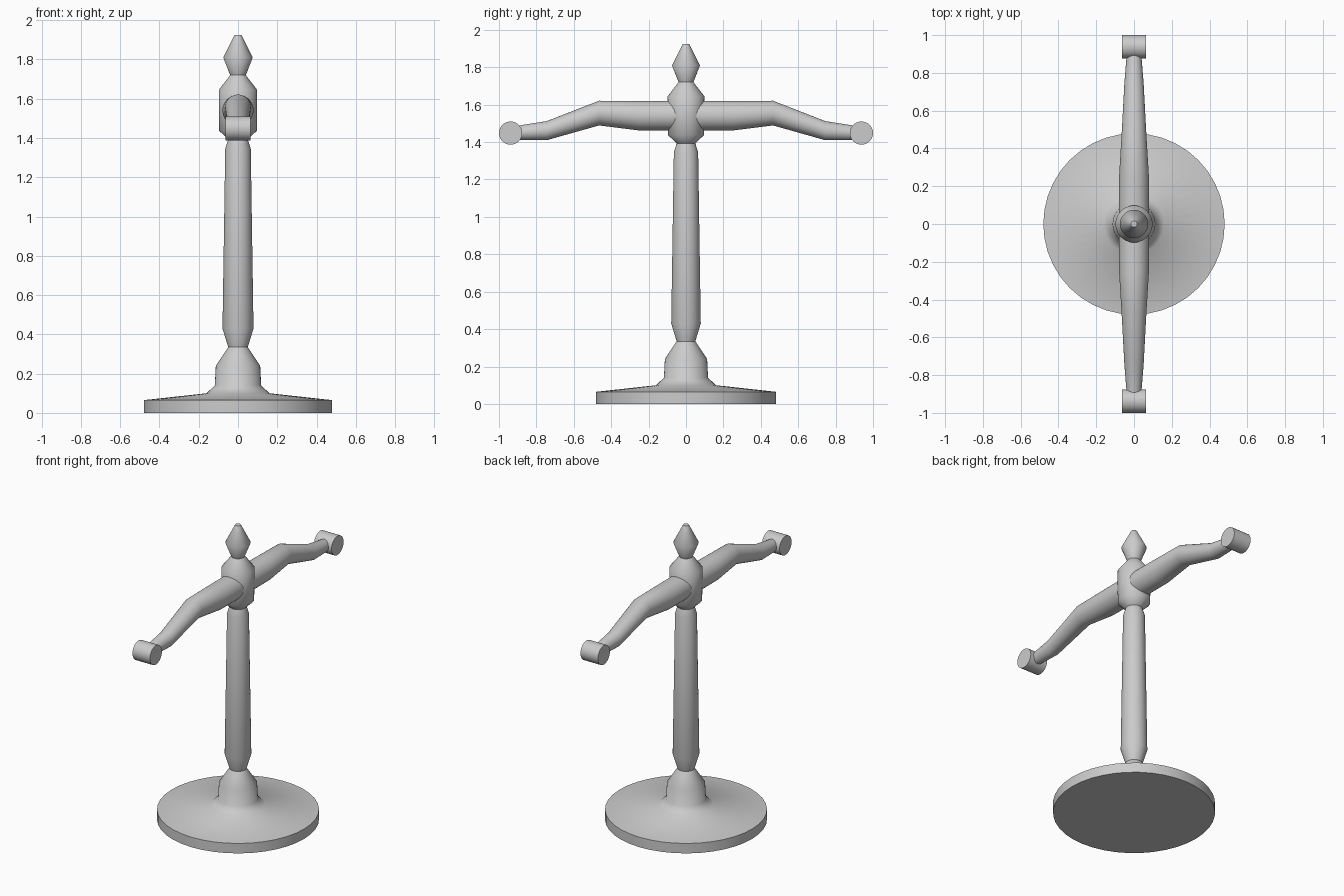
import bpy, bmesh
from math import cos, sin, tau, radians

if "Cube" in bpy.data.objects:
    bpy.data.objects.remove(bpy.data.objects["Cube"])

SEG = 40


def loft(name, rings, angle=50):
    """Bridge a list of rings (lists of points), cap both ends, shade smooth."""
    bm = bmesh.new()
    loops = [[bm.verts.new(p) for p in ring] for ring in rings]
    n = len(loops[0])
    for a, b in zip(loops, loops[1:]):
        for i in range(n):
            j = (i + 1) % n
            bm.faces.new((a[i], a[j], b[j], b[i]))
    bm.faces.new(loops[0])
    bm.faces.new(loops[-1])
    bmesh.ops.recalc_face_normals(bm, faces=bm.faces)
    me = bpy.data.meshes.new(name)
    bm.to_mesh(me)
    bm.free()
    ob = bpy.data.objects.new(name, me)
    bpy.context.collection.objects.link(ob)
    bpy.ops.object.select_all(action='DESELECT')
    ob.select_set(True)
    bpy.context.view_layer.objects.active = ob
    bpy.ops.object.shade_smooth_by_angle(angle=radians(angle))
    return ob


def circle(r, fn):
    return [fn(r * cos(tau * i / SEG), r * sin(tau * i / SEG)) for i in range(SEG)]


# turned stand: base disc, collar, post, hub and finial (radius, height)
profile = [(0.48, 0), (0.48, 0.065), (0.16, 0.10), (0.118, 0.14), (0.113, 0.24),
           (0.05, 0.335), (0.079, 0.43), (0.065, 1.345), (0.05, 1.393),
           (0.096, 1.437), (0.098, 1.645), (0.04, 1.72), (0.075, 1.81),
           (0.017, 1.925)]
loft("stand", [circle(r, lambda u, v, z=z: (u, v, z)) for r, z in profile])

# drooping crossbar, symmetric about the post (y, centre height, radius)
half = [(0.25, 1.541, 0.079), (0.465, 1.555, 0.066), (0.745, 1.461, 0.051),
        (0.93, 1.447, 0.036)]
path = [(-y, z, r) for y, z, r in reversed(half)] + [(0, 1.541, 0.08)] + half
loft("crossbar", [circle(r, lambda u, v, y=y, z=z: (u, y, z + v)) for y, z, r in path])

# round end rolls lying along x
for side, label in ((-1, "front"), (1, "back")):
    loft(label + "_end_roll",
         [circle(0.062, lambda u, v, x=x: (x, side * 0.938 + u, 1.448 + v))
          for x in (-0.063, 0.063)])
